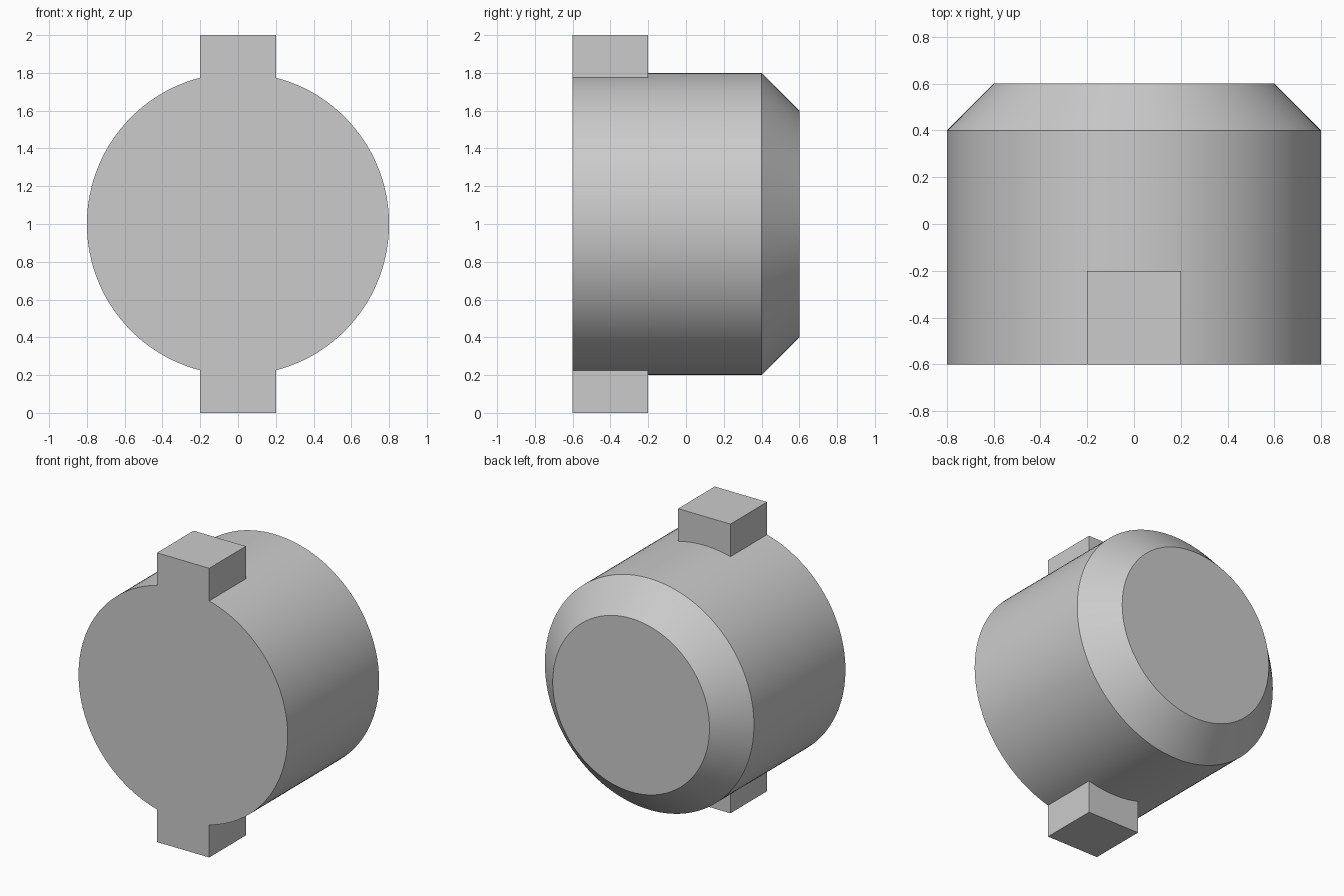
import bpy, bmesh, math
from mathutils import Matrix, Vector

default = bpy.data.objects.get("Cube")
if default:
    bpy.data.objects.remove(default, do_unlink=True)

grey = bpy.data.materials.new("plain grey")
grey.use_nodes = True
colour = (0.6, 0.6, 0.6, 1)
grey.diffuse_color = colour
grey.node_tree.nodes["Principled BSDF"].inputs["Base Color"].default_value = colour


def make_object(name, bm):
    bmesh.ops.recalc_face_normals(bm, faces=bm.faces[:])
    mesh = bpy.data.meshes.new(name)
    bm.to_mesh(mesh)
    bm.free()
    mesh.materials.append(grey)
    obj = bpy.data.objects.new(name, mesh)
    bpy.context.collection.objects.link(obj)
    return obj


# Round body along y, with a chamfered back end
SEGMENTS = 128
bm = bmesh.new()
rings = []
for y, radius in ((-0.6, 0.8), (0.4, 0.8), (0.6, 0.6)):
    angles = [math.tau * i / SEGMENTS for i in range(SEGMENTS)]
    rings.append([bm.verts.new((radius * math.cos(a), y, 1 + radius * math.sin(a))) for a in angles])
for near, far in zip(rings, rings[1:]):
    for i in range(SEGMENTS):
        j = (i + 1) % SEGMENTS
        bm.faces.new((near[i], near[j], far[j], far[i]))
bm.faces.new(rings[0])
bm.faces.new(rings[-1])
body = make_object("plug_body", bm)

# Bar through the body that forms the top and bottom lugs
bm = bmesh.new()
bmesh.ops.create_cube(bm, size=1, matrix=Matrix.Translation(Vector((0, -0.4, 1))) @ Matrix.Diagonal((0.4, 0.4, 2, 1)))
bar = make_object("lug_bar", bm)
bar.hide_render = True

# Join the lugs into the body as one solid
union = body.modifiers.new("join_lugs", "BOOLEAN")
union.operation = "UNION"
union.solver = "EXACT"
union.object = bar
bpy.ops.object.select_all(action="DESELECT")
body.select_set(True)
bpy.context.view_layer.objects.active = body
bpy.ops.object.modifier_apply(modifier=union.name)
bpy.data.objects.remove(bar, do_unlink=True)

# Merge the flat front into a single face
bm = bmesh.new()
bm.from_mesh(body.data)
bmesh.ops.dissolve_limit(bm, angle_limit=0.005, verts=bm.verts[:], edges=bm.edges[:])
bm.to_mesh(body.data)
bm.free()
bpy.ops.object.shade_smooth_by_angle(angle=math.radians(30))
